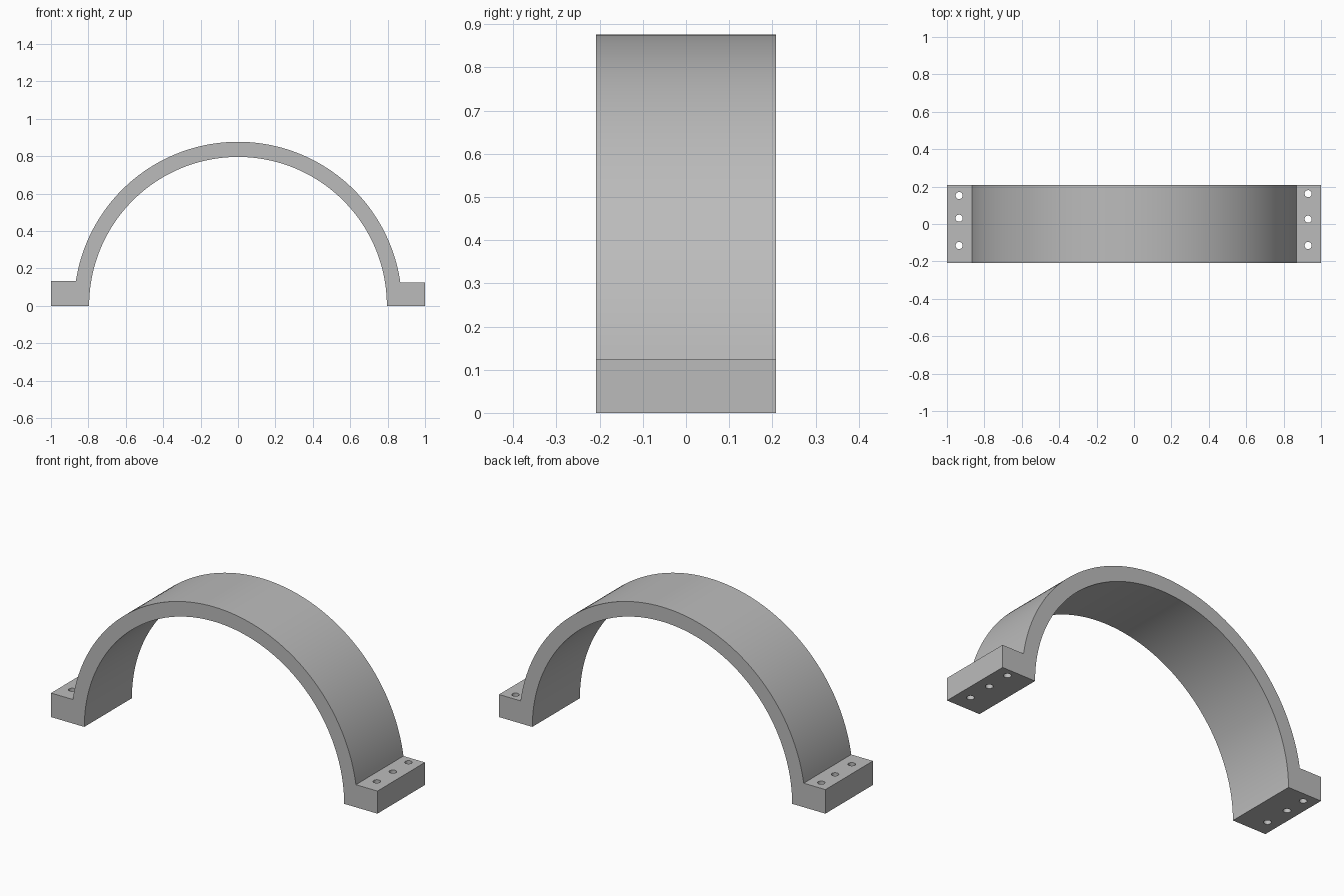
import bpy, bmesh, math

if "Cube" in bpy.data.objects:
    bpy.data.objects.remove(bpy.data.objects["Cube"])

R_OUT, R_IN, HALF_DEPTH = 0.877, 0.796, 0.208
LEFT_H, RIGHT_H = 0.125, 0.133
SEGMENTS = 96

grey = bpy.data.materials.new("plain grey")
grey.use_nodes = True
grey.diffuse_color = (0.5, 0.5, 0.5, 1)
grey.node_tree.nodes["Principled BSDF"].inputs["Base Color"].default_value = (0.5, 0.5, 0.5, 1)


def arc(radius, start, end):
    """Points along an arc in the xz plane."""
    angles = [start + (end - start) * i / SEGMENTS for i in range(SEGMENTS + 1)]
    return [(radius * math.cos(a), radius * math.sin(a)) for a in angles]


def make_object(name, bm):
    bmesh.ops.recalc_face_normals(bm, faces=bm.faces)
    mesh = bpy.data.meshes.new(name)
    bm.to_mesh(mesh)
    bm.free()
    mesh.materials.append(grey)
    obj = bpy.data.objects.new(name, mesh)
    bpy.context.collection.objects.link(obj)
    return obj


# Half-ring with a foot flange at each end, extruded along y
profile = [(1, 0), (1, LEFT_H)]
profile += arc(R_OUT, math.asin(LEFT_H / R_OUT), math.pi - math.asin(RIGHT_H / R_OUT))
profile += [(-1, RIGHT_H), (-1, 0)]
profile += arc(R_IN, math.pi, 0)
bm = bmesh.new()
face = bm.faces.new([bm.verts.new((x, -HALF_DEPTH, z)) for x, z in profile])
new = bmesh.ops.extrude_face_region(bm, geom=[face])["geom"]
bmesh.ops.translate(bm, vec=(0, 2 * HALF_DEPTH, 0),
                    verts=[g for g in new if isinstance(g, bmesh.types.BMVert)])
clamp = make_object("half_ring_clamp", bm)

# Bolt holes through both flanges
bm = bmesh.new()
for x, rows in ((-0.935, (0.152, 0.031, -0.115)), (0.931, (0.162, 0.026, -0.115))):
    for y in rows:
        pin = bmesh.ops.create_cone(bm, cap_ends=True, segments=32,
                                    radius1=0.019, radius2=0.019, depth=0.6)
        bmesh.ops.translate(bm, verts=pin["verts"], vec=(x, y, 0))
cutter = make_object("bolt_hole_cutter", bm)
cutter.hide_render = True

cut = clamp.modifiers.new("bolt_holes", "BOOLEAN")
cut.operation = "DIFFERENCE"
cut.solver = "EXACT"
cut.object = cutter
bpy.context.view_layer.objects.active = clamp
clamp.select_set(True)
bpy.ops.object.modifier_apply(modifier=cut.name)
bpy.data.objects.remove(cutter)

# Smooth curved walls, sharp edges
bpy.ops.object.shade_smooth_by_angle(angle=math.radians(30))
